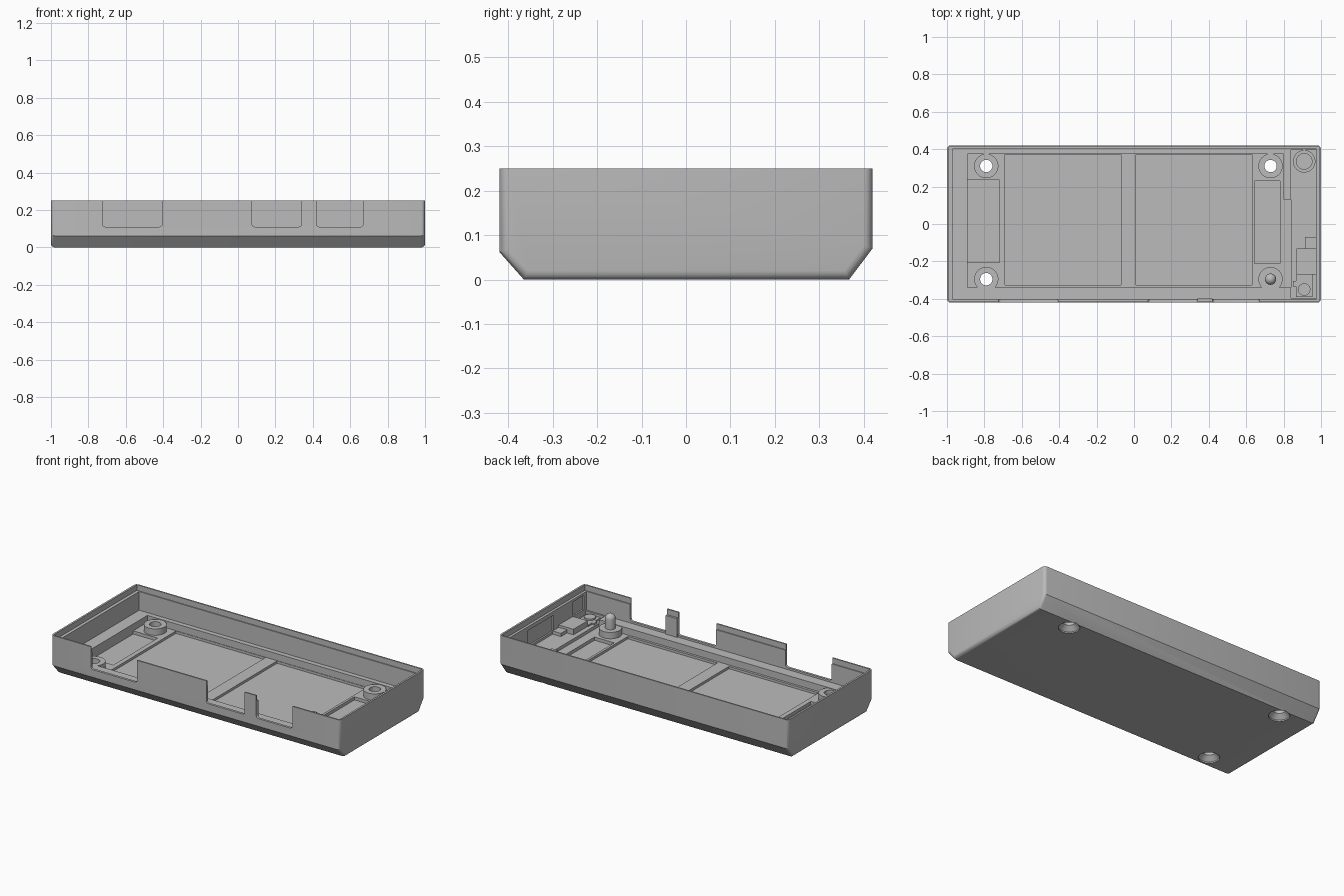
import bpy, bmesh, math
from mathutils import Vector

cube = bpy.data.objects.get("Cube")
if cube:
    bpy.data.objects.remove(cube, do_unlink=True)

grey = bpy.data.materials.new("light_grey_plastic")
grey.use_nodes = True
COLOR = (0.5, 0.5, 0.5, 1)
grey.diffuse_color = COLOR
grey.node_tree.nodes["Principled BSDF"].inputs["Base Color"].default_value = COLOR


def finish(name, bm):
    bmesh.ops.recalc_face_normals(bm, faces=bm.faces)
    mesh = bpy.data.meshes.new(name)
    bm.to_mesh(mesh)
    bm.free()
    mesh.materials.append(grey)
    ob = bpy.data.objects.new(name, mesh)
    bpy.context.collection.objects.link(ob)
    return ob


def extrude_profile(name, points, depth, bevel=0, keep=None):
    """Extrude a closed 3D outline and optionally round chosen edges."""
    bm = bmesh.new()
    face = bm.faces.new([bm.verts.new(p) for p in points])
    res = bmesh.ops.extrude_face_region(bm, geom=[face])
    moved = [g for g in res["geom"] if isinstance(g, bmesh.types.BMVert)]
    bmesh.ops.translate(bm, verts=moved, vec=depth)
    if bevel:
        edges = [e for e in bm.edges if keep(e)]
        bmesh.ops.bevel(bm, geom=edges, offset=bevel, segments=4, profile=0.5, affect="EDGES")
    return finish(name, bm)


def box(name, x0, x1, y0, y1, z0, z1, bevel=0, keep=None):
    pts = [(x0, y0, z0), (x1, y0, z0), (x1, y1, z0), (x0, y1, z0)]
    return extrude_profile(name, pts, (0, 0, z1 - z0), bevel, keep)


def lathe(name, x, y, outline, steps=32):
    """Spin a (radius, height) outline around a vertical axis."""
    bm = bmesh.new()
    verts = [bm.verts.new((x + r, y, z)) for r, z in outline]
    edges = [bm.edges.new((a, b)) for a, b in zip(verts, verts[1:])]
    bmesh.ops.spin(bm, geom=verts + edges, cent=(x, y, 0), axis=(0, 0, 1),
                   angle=math.tau, steps=steps)
    bmesh.ops.remove_doubles(bm, verts=bm.verts, dist=0.0001)
    return finish(name, bm)


def cut(target, cutter):
    mod = target.modifiers.new("cut", "BOOLEAN")
    mod.operation = "DIFFERENCE"
    mod.solver = "EXACT"
    mod.object = cutter
    bpy.context.view_layer.objects.active = target
    bpy.ops.object.modifier_apply(modifier=mod.name)
    bpy.data.objects.remove(cutter, do_unlink=True)


def smooth(ob):
    bpy.ops.object.select_all(action="DESELECT")
    ob.select_set(True)
    bpy.context.view_layer.objects.active = ob
    bpy.ops.object.shade_smooth_by_angle(angle=math.radians(30))


# Outer shell with chamfered long bottom edges and rounded ends
TOP = 0.25
section = [(-0.365, 0), (0.367, 0), (0.42, 0.07), (0.42, TOP), (-0.42, TOP), (-0.42, 0.062)]


def end_edge(e):
    a, b = (v.co for v in e.verts)
    return abs(a.x - b.x) < 0.001 and min(a.z, b.z) < TOP - 0.01


shell = extrude_profile("case_shell", [(-1, y, z) for y, z in section], (2, 0, 0), 0.02, end_edge)

# Stepped cavity: rim, inner walls, floor, end bay and shallow floor pockets
cavities = [
    (-0.988, 0.988, -0.411, 0.411, 0.215),
    (-0.968, 0.972, -0.405, 0.405, 0.098),
    (-0.89, 0.80, -0.34, 0.375, 0.055),
    (0.79, 0.84, -0.34, 0.13, 0.055),
    (0.84, 0.972, -0.395, 0.395, 0.075),
    (-0.89, -0.72, -0.205, 0.235, 0.035),
    (-0.69, -0.07, -0.325, 0.372, 0.04),
    (0.01, 0.63, -0.325, 0.372, 0.04),
    (0.645, 0.78, -0.21, 0.23, 0.035),
]
for x0, x1, y0, y1, z in cavities:
    cut(shell, box("cavity_cutter", x0, x1, y0, y1, z, 0.4))

# Recesses inside the left end wall
for y0, y1, z0, z1 in [(-0.38, -0.27, 0.11, 0.2), (-0.08, 0.18, 0.09, 0.19)]:
    cut(shell, box("wall_recess_cutter", 0.9, 0.982, y0, y1, z0, z1))


# Front wall openings with rounded lower corners
def lower_corner(e):
    a, b = (v.co for v in e.verts)
    return abs(a.y - b.y) > 0.01 and max(a.z, b.z) < 0.2


for x0, x1 in [(-0.725, -0.405), (0.075, 0.34), (0.42, 0.67)]:
    cut(shell, box("opening_cutter", x0, x1, -0.5, -0.39, 0.11, 0.4, 0.015, lower_corner))

# Countersunk screw holes and their bosses
BOSS = 0.095
for name, x, y in [("back_right", -0.79, 0.31), ("front_right", -0.79, -0.295),
                   ("back_left", 0.73, 0.31)]:
    cut(shell, lathe("screw_cutter", x, y, [(0, -0.02), (0.06, -0.02), (0.06, 0.008),
                                            (0.033, 0.035), (0.033, 0.2), (0, 0.2)]))
    smooth(lathe(name + "_screw_boss", x, y, [(0.033, 0.045), (0.065, 0.045), (0.065, BOSS),
                                              (0.033, BOSS), (0.033, 0.045)]))

# Locating pin with a domed tip on the fourth boss
dome = [(0.03 * math.cos(a), 0.155 + 0.03 * math.sin(a))
        for a in (math.pi / 2 * i / 6 for i in range(7))]
smooth(lathe("locating_pin", 0.73, -0.295,
             [(0, 0.045), (0.065, 0.045), (0.065, BOSS), (0.03, BOSS)] + dome))

# Blocks and posts in the left end bay
box("bay_block", 0.87, 0.974, -0.27, -0.13, 0.06, 0.11)
box("bay_side_step", 0.915, 0.974, -0.13, -0.07, 0.06, 0.095)
box("bay_plinth", 0.865, 0.955, -0.39, -0.27, 0.06, 0.085)
box("bay_tab", 0.85, 0.87, -0.335, -0.305, 0.06, 0.085)
smooth(lathe("bay_small_post", 0.91, -0.35, [(0, 0.07), (0.033, 0.07), (0.033, 0.095), (0, 0.095)]))
smooth(lathe("bay_ring_post", 0.91, 0.335, [(0, 0.06), (0.06, 0.06), (0.06, 0.1), (0.042, 0.1),
                                            (0.042, 0.08), (0, 0.08)]))

# Thickened back of the narrow front tab
box("front_tab_rib", 0.34, 0.42, -0.409, -0.398, 0.09, 0.215)

smooth(shell)
